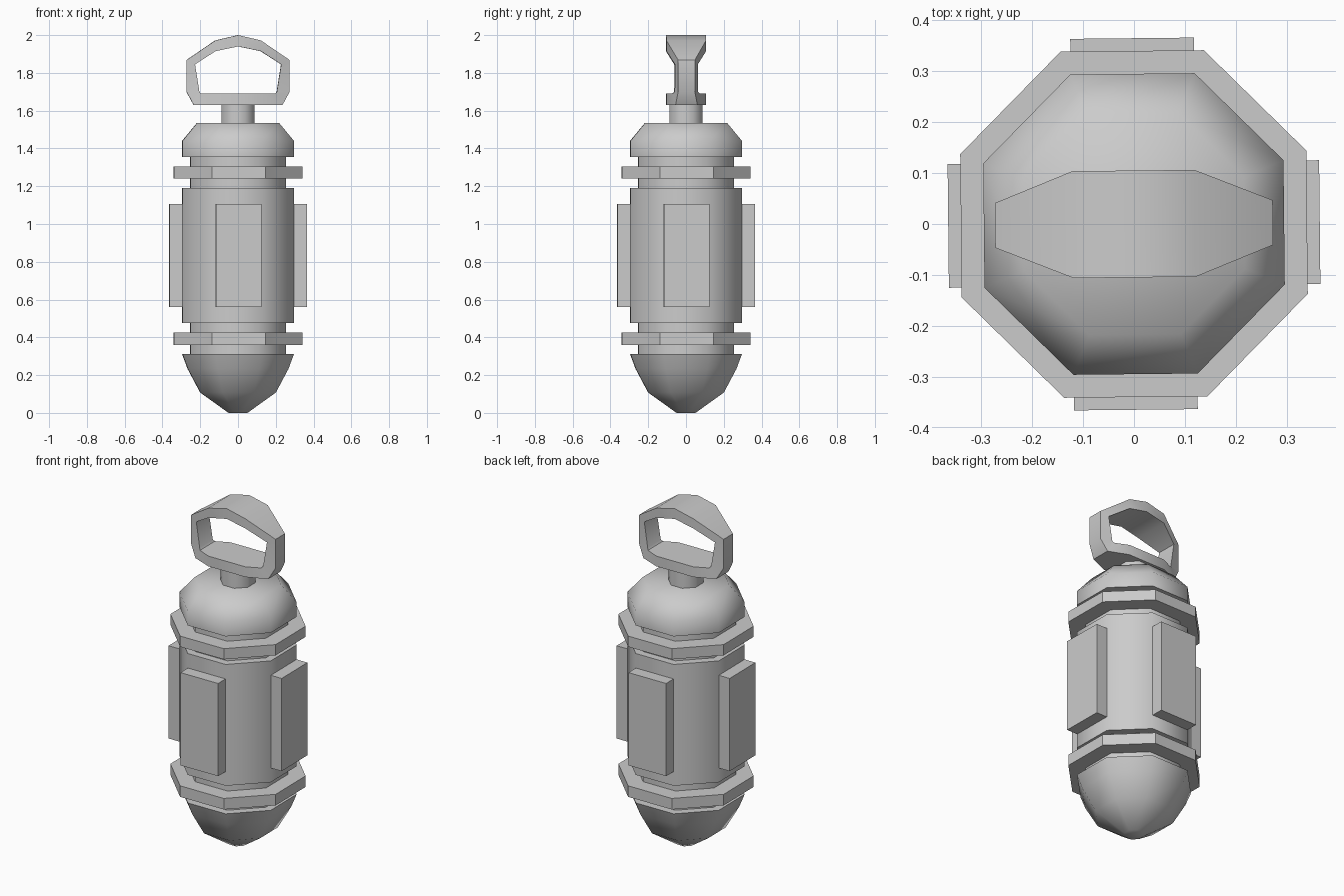
import bpy, bmesh
from math import pi, cos, sin, radians

if "Cube" in bpy.data.objects:
    bpy.data.objects.remove(bpy.data.objects["Cube"])

TWIST = radians(0.6)  # the whole model is turned very slightly about z


def finish(name, bm, smooth=0):
    bmesh.ops.recalc_face_normals(bm, faces=bm.faces)
    me = bpy.data.meshes.new(name)
    bm.to_mesh(me)
    bm.free()
    if smooth:
        me.shade_smooth()
        me.set_sharp_from_angle(angle=radians(smooth))
    ob = bpy.data.objects.new(name, me)
    bpy.context.collection.objects.link(ob)
    ob.rotation_euler.z += TWIST
    return ob


def lathe(name, profile, smooth=0, sides=8):
    """Capped eight-sided turning; profile is (flat-to-centre distance, z)."""
    bm = bmesh.new()
    rings = []
    for a, z in profile:
        r = a / cos(pi / sides)
        angles = [2 * pi * (i + 0.5) / sides for i in range(sides)]
        rings.append([bm.verts.new((r * cos(t), r * sin(t), z)) for t in angles])
    for lo, hi in zip(rings, rings[1:]):
        for i in range(sides):
            j = (i + 1) % sides
            bm.faces.new((lo[i], lo[j], hi[j], hi[i]))
    bm.faces.new(rings[0])
    bm.faces.new(rings[-1])
    return finish(name, bm, smooth)


def drum(name, a, z0, z1, smooth=0):
    return lathe(name, [(a, z0), (a, z1)], smooth)


# Stacked body
lathe("bottom_cap", [(0.05, 0), (0.2, 0.108), (0.267, 0.235), (0.295, 0.312)], 55)
drum("lower_neck", 0.252, 0.312, 0.477, 50)
drum("lower_ring", 0.34, 0.36, 0.425)
drum("body", 0.295, 0.477, 1.19, 50)
drum("upper_neck", 0.252, 1.19, 1.355, 50)
drum("upper_ring", 0.34, 1.242, 1.305)
lathe("top_cap", [(0.295, 1.355), (0.295, 1.44), (0.217, 1.535)], 55)
drum("stem", 0.088, 1.535, 1.63, 50)

# Four side panels
for k, side in enumerate(("right", "back", "left", "front")):
    bm = bmesh.new()
    bmesh.ops.create_cube(bm, size=1)
    bmesh.ops.scale(bm, vec=(0.085, 0.243, 0.545), verts=bm.verts)
    bmesh.ops.translate(bm, vec=(0.3225, 0, 0.8325), verts=bm.verts)
    panel = finish(side + "_panel", bm)
    panel.rotation_euler.z += k * pi / 2

# Hanging loop: (outer x, outer z, inner x, inner z, outer half depth, inner half depth)
half = [(0.12, 1.63, 0.12, 1.69, 0.105, 0.105),
        (0.235, 1.63, 0.2, 1.692, 0.058, 0.065),
        (0.273, 1.70, 0.2, 1.692, 0.044, 0.065),
        (0.273, 1.868, 0.228, 1.845, 0.044, 0.06),
        (0.12, 1.972, 0.12, 1.915, 0.105, 0.105)]
half[1] = (0.235, 1.63, 0.197, 1.69, 0.058, 0.07)
half[2] = (0.273, 1.70, 0.205, 1.70, 0.044, 0.062)
loop = half + [(0, 2.0, 0, 1.94, 0.105, 0.105)]
loop += [(-p[0], p[1], -p[2], p[3], p[4], p[5]) for p in reversed(half)]
bm = bmesh.new()
sections = [[bm.verts.new(c) for c in ((ox, -od, oz), (ox, od, oz), (ix, d, iz), (ix, -d, iz))]
            for ox, oz, ix, iz, od, d in loop]
for s, a in enumerate(sections):
    b = sections[(s + 1) % len(sections)]
    for i in range(4):
        j = (i + 1) % 4
        bm.faces.new((a[i], a[j], b[j], b[i]))
finish("hanging_loop", bm, 30)
